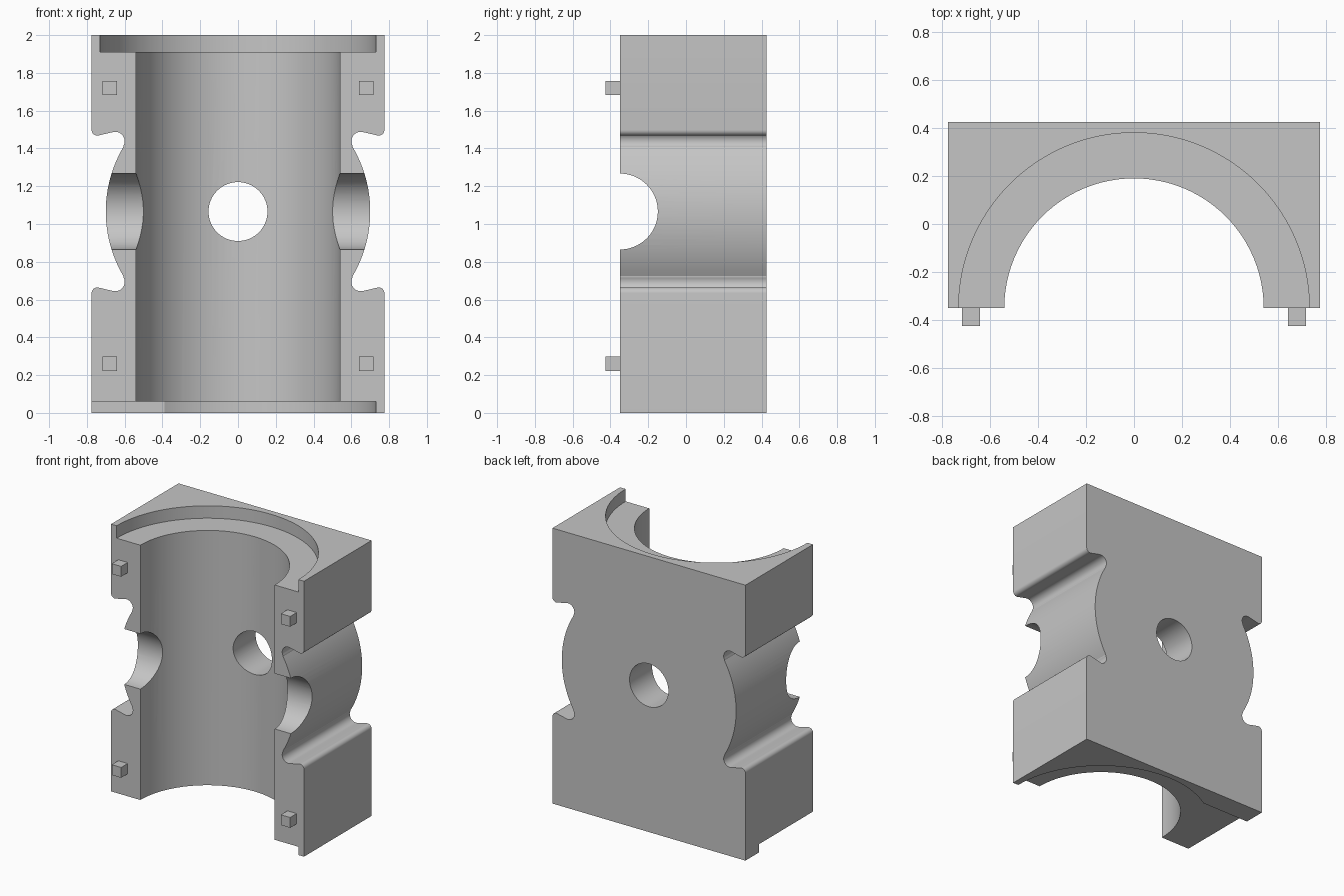
import bpy, bmesh, math
from mathutils import Matrix, Vector

cube = bpy.data.objects.get("Cube")
if cube:
    bpy.data.objects.remove(cube, do_unlink=True)

GREY = (0.56, 0.56, 0.56, 1)
mat = bpy.data.materials.new("light grey")
mat.use_nodes = True
mat.diffuse_color = GREY
mat.node_tree.nodes["Principled BSDF"].inputs["Base Color"].default_value = GREY

FRONT, BACK = -0.35, 0.425      # split face and rear face
HALF, HEIGHT, MID = 0.775, 2.0, 1.066


def finish(name, bm):
    bmesh.ops.recalc_face_normals(bm, faces=bm.faces)
    mesh = bpy.data.meshes.new(name)
    bm.to_mesh(mesh)
    bm.free()
    mesh.materials.append(mat)
    obj = bpy.data.objects.new(name, mesh)
    bpy.context.collection.objects.link(obj)
    return obj


def box(name, low, high):
    low, high = Vector(low), Vector(high)
    bm = bmesh.new()
    bmesh.ops.create_cube(bm, size=1, matrix=Matrix.Translation((low + high) / 2)
                          @ Matrix.Diagonal((high - low).to_4d()))
    return finish(name, bm)


def cylinder(name, centre, radius, length, axis="Z", sides=96):
    turn = Matrix() if axis == "Z" else Matrix.Rotation(math.pi / 2, 4, "Y" if axis == "X" else "X")
    bm = bmesh.new()
    bmesh.ops.create_cone(bm, cap_ends=True, segments=sides, radius1=radius, radius2=radius,
                          depth=length, matrix=Matrix.Translation(centre) @ turn)
    return finish(name, bm)


def arc(cx, cz, r, start, end, steps):
    angles = [math.radians(start + (end - start) * i / steps) for i in range(steps + 1)]
    return [(cx + r * math.cos(a), cz + r * math.sin(a)) for a in angles]


# Upper half of the +x outline: bulging waist, round groove, rounded lip, corner
quarter = arc(0.026, MID, 0.674, 0, 30.5, 12)
quarter += arc(0.65, 1.438, 0.05, 210, 75, 14)
quarter += arc(0.745, 1.498, 0.03, 255, 360, 8)
quarter.append((HALF, HEIGHT))
lower = [(x, 2 * MID - z) for x, z in quarter[1:-1]] + [(HALF, 0)]
side = lower[::-1] + quarter
outline = side + [(-x, z) for x, z in reversed(side)]

# Half block extruded from the outline
bm = bmesh.new()
face = bm.faces.new([bm.verts.new((x, FRONT, z)) for x, z in outline])
new = bmesh.ops.extrude_face_region(bm, geom=[face])["geom"]
bmesh.ops.translate(bm, vec=(0, BACK - FRONT, 0),
                    verts=[v for v in new if isinstance(v, bmesh.types.BMVert)])
body = finish("half_block", bm)

# Bore, end recesses, side ports and rear port
cutters = [
    cylinder("bore_cutter", (0, FRONT, 1), 0.54, 3),
    cylinder("top_recess_cutter", (0, FRONT, 2.41), 0.73, 1, sides=128),
    cylinder("bottom_recess_cutter", (0, FRONT, -0.44), 0.73, 1, sides=128),
    box("bottom_slot_cutter", (-1, FRONT - 0.2, -0.3), (-0.3, 0.267, 0.06)),
    cylinder("side_port_cutter", (0, FRONT, MID), 0.201, 3, "X", 64),
    cylinder("rear_port_cutter", (0, 0.4, MID), 0.156, 1, "Y", 64),
]
bpy.context.view_layer.objects.active = body
for cutter in cutters:
    mod = body.modifiers.new(cutter.name, "BOOLEAN")
    mod.operation = "DIFFERENCE"
    mod.solver = "EXACT"
    mod.object = cutter
    bpy.ops.object.modifier_apply(modifier=mod.name)
    bpy.data.objects.remove(cutter, do_unlink=True)

bpy.ops.object.select_all(action="DESELECT")
body.select_set(True)
bpy.ops.object.shade_smooth_by_angle(angle=math.radians(25))

# Square locating pegs on the split face
R = 0.0375
for side_name, x in (("left", 0.679), ("right", -0.679)):
    for level, z in (("lower", 0.26), ("upper", 1.72)):
        box(f"{level}_{side_name}_peg", (x - R, -0.425, z - R), (x + R, FRONT + 0.01, z + R))
